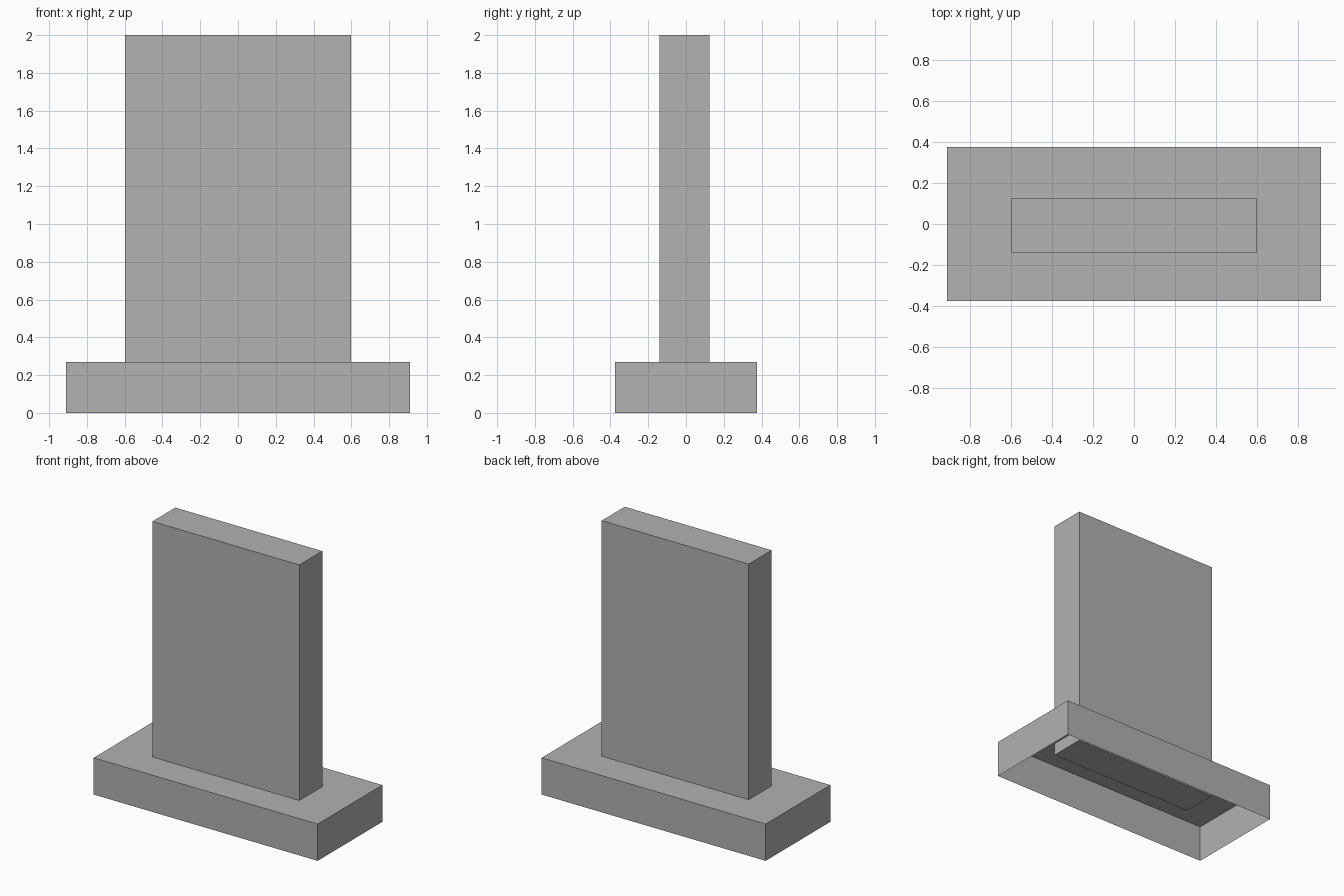
import bpy
import bmesh
from mathutils import Matrix, Vector

cube = bpy.data.objects.get("Cube")
if cube:
    bpy.data.objects.remove(cube, do_unlink=True)

# Plain grey for the whole model
grey = bpy.data.materials.new("grey")
grey.use_nodes = True
colour = (0.445, 0.445, 0.445, 1)
grey.diffuse_color = colour
grey.node_tree.nodes["Principled BSDF"].inputs["Base Color"].default_value = colour


def add_box(name, low, high, open_bottom=False):
    """Box between two corners, optionally without its underside."""
    low, high = Vector(low), Vector(high)
    bm = bmesh.new()
    bmesh.ops.create_cube(bm, size=1)
    bm.transform(Matrix.Translation((low + high) / 2) @ Matrix.Diagonal((*(high - low), 1)))
    bm.normal_update()
    if open_bottom:
        underside = [f for f in bm.faces if f.normal.z < -0.5]
        bmesh.ops.delete(bm, geom=underside, context="FACES")
    mesh = bpy.data.meshes.new(name)
    bm.to_mesh(mesh)
    bm.free()
    mesh.materials.append(grey)
    obj = bpy.data.objects.new(name, mesh)
    bpy.context.collection.objects.link(obj)
    return obj


# Hollow plinth, open underneath
add_box("plinth", (-0.91, -0.375, 0), (0.91, 0.375, 0.27), open_bottom=True)

# Upright slab, its foot passing through the plinth top
add_box("upright_slab", (-0.597, -0.141, 0.18), (0.597, 0.125, 2))
